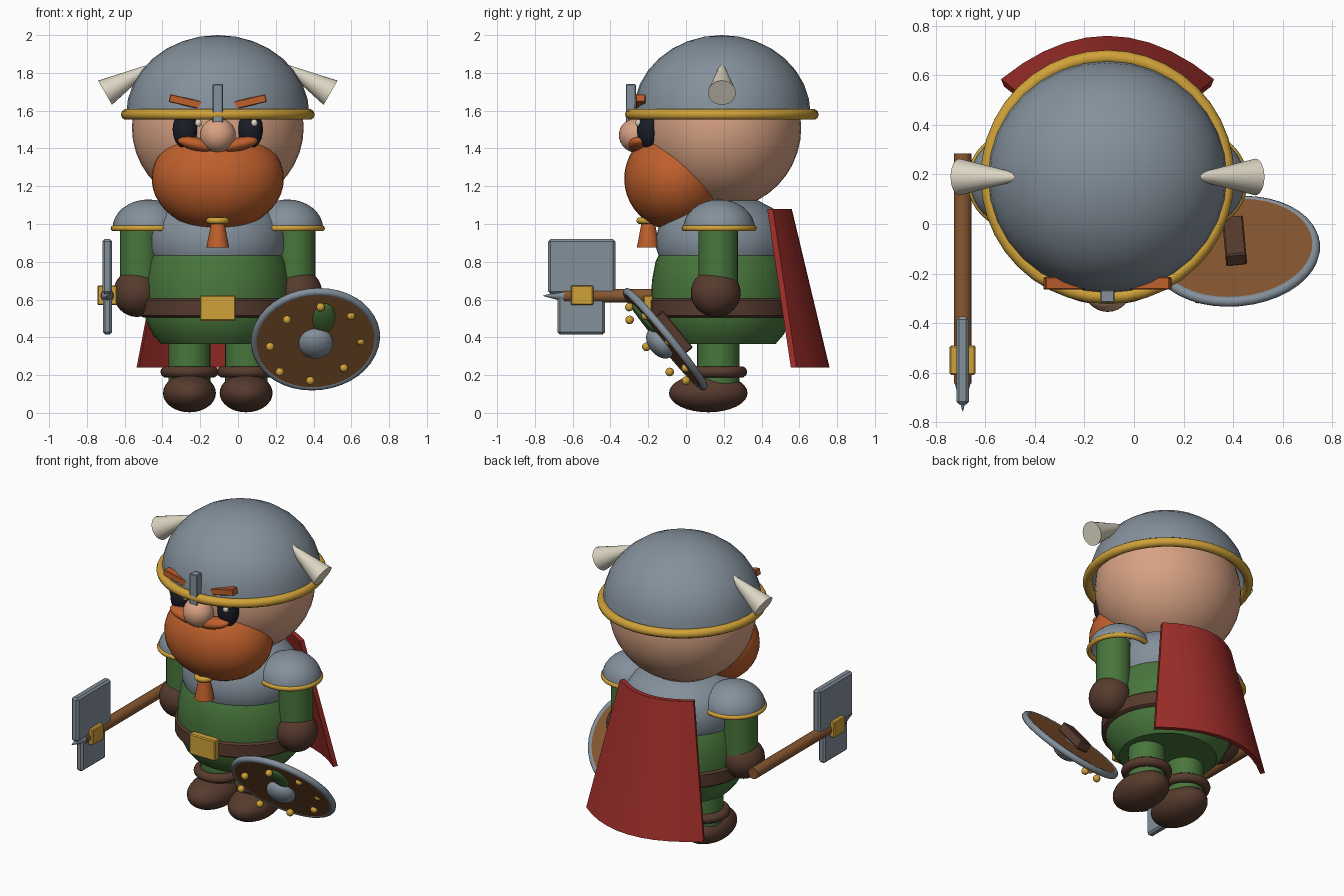
import bpy, bmesh, math
from mathutils import Vector, Matrix

if "Cube" in bpy.data.objects:
    bpy.data.objects.remove(bpy.data.objects["Cube"])

CX, CY = -0.107, 0.19          # body axis


def mat(name, rgb):
    m = bpy.data.materials.new(name)
    m.diffuse_color = (*rgb, 1)
    m.use_nodes = True
    m.node_tree.nodes["Principled BSDF"].inputs["Base Color"].default_value = m.diffuse_color
    return m


STEEL = mat("steel", (0.23, 0.28, 0.33))
SKIN = mat("skin", (0.68, 0.36, 0.23))
ORANGE = mat("orange_hair", (0.52, 0.115, 0.025))
GREEN = mat("green_cloth", (0.065, 0.18, 0.045))
LEATHER = mat("dark_leather", (0.095, 0.043, 0.027))
WOOD = mat("wood", (0.24, 0.095, 0.03))
GOLD = mat("gold", (0.63, 0.36, 0.04))
RED = mat("red_cloth", (0.34, 0.027, 0.023))
BONE = mat("bone", (0.72, 0.67, 0.55))
DARK = mat("eye_dark", (0.01, 0.012, 0.02))


def finish(name, bm, material, loc=(0, 0, 0), rot=None, angle=40):
    bmesh.ops.recalc_face_normals(bm, faces=bm.faces)
    me = bpy.data.meshes.new(name)
    bm.to_mesh(me)
    bm.free()
    me.materials.append(material)
    ob = bpy.data.objects.new(name, me)
    bpy.context.collection.objects.link(ob)
    m = rot.to_matrix().to_4x4() if rot else Matrix()
    ob.matrix_world = Matrix.Translation(loc) @ m
    bpy.ops.object.select_all(action='DESELECT')
    bpy.context.view_layer.objects.active = ob
    ob.select_set(True)
    bpy.ops.object.shade_smooth_by_angle(angle=math.radians(angle))
    return ob


def ball(name, loc, size, material, rot=None, seg=32, half=False):
    bm = bmesh.new()
    bmesh.ops.create_uvsphere(bm, u_segments=seg, v_segments=seg // 2, radius=1)
    if half:
        low = [v for v in bm.verts if v.co.z < -0.01]
        bmesh.ops.delete(bm, geom=low, context='VERTS')
    bmesh.ops.scale(bm, vec=size, verts=bm.verts)
    return finish(name, bm, material, loc, rot, 60)


def cone(name, a, b, r1, r2, material, seg=24):
    a, b = Vector(a), Vector(b)
    bm = bmesh.new()
    bmesh.ops.create_cone(bm, cap_ends=True, segments=seg, radius1=r1, radius2=r2, depth=(b - a).length)
    return finish(name, bm, material, (a + b) / 2, (b - a).to_track_quat('Z', 'Y'))


def box(name, loc, size, material, rot=None, bevel=0.006):
    bm = bmesh.new()
    bmesh.ops.create_cube(bm, size=1)
    bmesh.ops.scale(bm, vec=size, verts=bm.verts)
    bmesh.ops.bevel(bm, geom=bm.edges[:], offset=bevel, segments=1, affect='EDGES')
    return finish(name, bm, material, loc, rot, 30)


def lathe(name, profile, loc, material, rot=None, sy=1.0, seg=36, closed=False):
    """Revolve (radius, height) points around z."""
    bm = bmesh.new()
    rings = []
    for r, z in profile:
        rings.append([bm.verts.new((r * math.cos(t), r * math.sin(t) * sy, z))
                      for t in (2 * math.pi * i / seg for i in range(seg))])
    pairs = list(zip(rings, rings[1:] + rings[:1]))
    for p, q in (pairs if closed else pairs[:-1]):
        for i in range(seg):
            j = (i + 1) % seg
            bm.faces.new((p[i], p[j], q[j], q[i]))
    if not closed:
        bm.faces.new(rings[0])
        bm.faces.new(rings[-1])
    return finish(name, bm, material, loc, rot)


def ring(name, loc, major, minor, material, rot=None, sy=1.0):
    prof = [(major + minor * math.cos(t), minor * math.sin(t))
            for t in (2 * math.pi * i / 10 for i in range(10))]
    return lathe(name, prof, loc, material, rot, sy, 40, True)


# Torso, chest plate and belt
lathe("tunic", [(0.30, 0.365), (0.345, 0.415), (0.38, 0.49), (0.395, 0.58), (0.39, 0.7), (0.37, 0.8), (0.34, 0.86)],
      (CX, CY, 0), GREEN, sy=0.95)
lathe("chest_plate", [(0.352, 0.83), (0.366, 0.87), (0.365, 0.94), (0.345, 1.01), (0.29, 1.08), (0.2, 1.125), (0.08, 1.14)],
      (CX, CY, 0), STEEL, sy=0.95)
lathe("belt", [(0.395, 0.505), (0.408, 0.515), (0.408, 0.595), (0.395, 0.605)], (CX, CY, 0), LEATHER, sy=0.95)
box("belt_buckle", (CX, -0.2, 0.555), (0.19, 0.05, 0.135), GOLD)

# Head and helmet
ball("head", (CX, CY, 1.51), (0.455, 0.42, 0.43), SKIN, seg=40)
ball("helmet_dome", (CX, CY, 1.58), (0.485, 0.47, 0.42), STEEL, half=True)
ring("helmet_rim", (CX, CY, 1.58), 0.484, 0.029, GOLD)
box("nose_guard", (CX, -0.292, 1.635), (0.055, 0.052, 0.21), STEEL, bevel=0.004)

# Face
ball("nose", (CX, -0.263, 1.47), (0.095, 0.092, 0.092), SKIN)
ball("beard", (CX, -0.05, 1.24), (0.35, 0.277, 0.275), ORANGE, seg=40)
cone("beard_braid", (CX, -0.2, 0.875), (CX, -0.2, 1.02), 0.06, 0.033, ORANGE)
ring("braid_ring", (CX, -0.2, 1.018), 0.045, 0.018, GOLD)

for s, side in ((-1, "left"), (1, "right")):
    X = lambda d: CX + s * d
    turn_y = lambda a: Matrix.Rotation(math.radians(a * s), 3, 'Y').to_quaternion()
    ball(side + "_eye", (X(0.172), -0.195, 1.5), (0.067, 0.065, 0.1), DARK)
    ball(side + "_eye_glint", (CX + 0.045 + s * 0.148, -0.25, 1.535), (0.018, 0.018, 0.02), BONE, seg=12)
    box(side + "_eyebrow", (X(0.17), -0.24, 1.647), (0.175, 0.05, 0.042), ORANGE, turn_y(-13), 0.004)
    ball(side + "_moustache", (X(0.1), -0.25, 1.42), (0.115, 0.055, 0.036), ORANGE, turn_y(-12))
    cone(side + "_horn", (X(0.597), CY, 1.695), (X(0.335), CY, 1.846), 0.074, 0.008, BONE)

    # Arms
    ball(side + "_pauldron", (X(0.368), 0.175, 0.975), (0.19, 0.19, 0.155), STEEL, half=True)
    ring(side + "_pauldron_trim", (X(0.368), 0.175, 0.977), 0.183, 0.016, GOLD)
    cone(side + "_arm", (X(0.412), 0.17, 0.66), (X(0.412), 0.17, 1.0), 0.105, 0.105, GREEN)
    ball(side + "_glove", (X(0.428), 0.157, 0.635), (0.125, 0.132, 0.127), LEATHER)

    # Legs
    cone(side + "_leg", (X(0.15), 0.17, 0.15), (X(0.15), 0.17, 0.4), 0.112, 0.112, GREEN)
    ring(side + "_boot_cuff", (X(0.15), 0.17, 0.217), 0.124, 0.03, LEATHER)
    ball(side + "_boot", (X(0.15), 0.118, 0.105), (0.14, 0.208, 0.102), LEATHER)

# Axe
AX = -0.692
cone("axe_handle", (AX, 0.285, 0.62), (AX, -0.645, 0.62), 0.036, 0.036, WOOD, 16)
box("axe_blade", (AX, -0.552, 0.775), (0.052, 0.355, 0.29), STEEL, bevel=0.012)
box("axe_back_blade", (AX, -0.555, 0.525), (0.048, 0.25, 0.22), STEEL, bevel=0.012)
box("axe_hub", (AX, -0.55, 0.623), (0.105, 0.118, 0.105), GOLD)
cone("axe_spike", (AX, -0.64, 0.62), (AX, -0.757, 0.62), 0.033, 0.001, STEEL, 16)

# Shield
C = Vector((0.41, -0.11, 0.39))
N = Vector((0.07, -0.775, -0.63)).normalized()
U = (Vector((0, 0, 1)) - N * N.z).normalized()
S = U.cross(N)
ROT = Matrix((S, U, N)).transposed().to_quaternion()
lathe("shield_board", [(0.32, -0.018), (0.32, 0.018)], C, WOOD, ROT)
ring("shield_rim", C, 0.322, 0.021, STEEL, ROT)
ball("shield_boss", C + N * 0.035, (0.092, 0.092, 0.06), STEEL, ROT)
ball("shield_emblem", C + N * 0.015 + U * 0.155 + Vector((0.035, 0, 0)), (0.06, 0.1, 0.025), GREEN, ROT)
box("shield_grip", C - N * 0.055, (0.085, 0.25, 0.06), LEATHER, ROT)
A, B = Vector((0.027, -0.15, 0.195)), Vector((-0.24, -0.06, -0.015))
for i in range(8):
    t = i * math.pi / 4
    ball("shield_stud_%d" % (i + 1), Vector((0.41, -0.15, 0.365)) + A * math.cos(t) + B * math.sin(t),
         (0.023,) * 3, GOLD, seg=14)

# Cape: curved sheet flaring to the hem
bm = bmesh.new()
COLS, ROWS = 10, 4
grid = []
for r in range(ROWS + 1):
    f = r / ROWS
    w, back, depth, z = 0.27 + 0.16 * f, 0.56 + 0.2 * f, 0.10 + 0.075 * f, 1.08 - 0.84 * f
    grid.append([[bm.verts.new((CX + (w - k * 0.012) * u, back - depth * u * u - k * 0.03, z))
                  for u in (2 * c / COLS - 1 for c in range(COLS + 1))] for k in (0, 1)])
loops = [o + i[::-1] for o, i in grid]
n = len(loops[0])
for p, q in zip(loops, loops[1:]):
    for i in range(n):
        j = (i + 1) % n
        bm.faces.new((p[i], p[j], q[j], q[i]))
for o, i in (grid[0], grid[-1]):
    for c in range(COLS):
        bm.faces.new((o[c], o[c + 1], i[c + 1], i[c]))
finish("cape", bm, RED)
